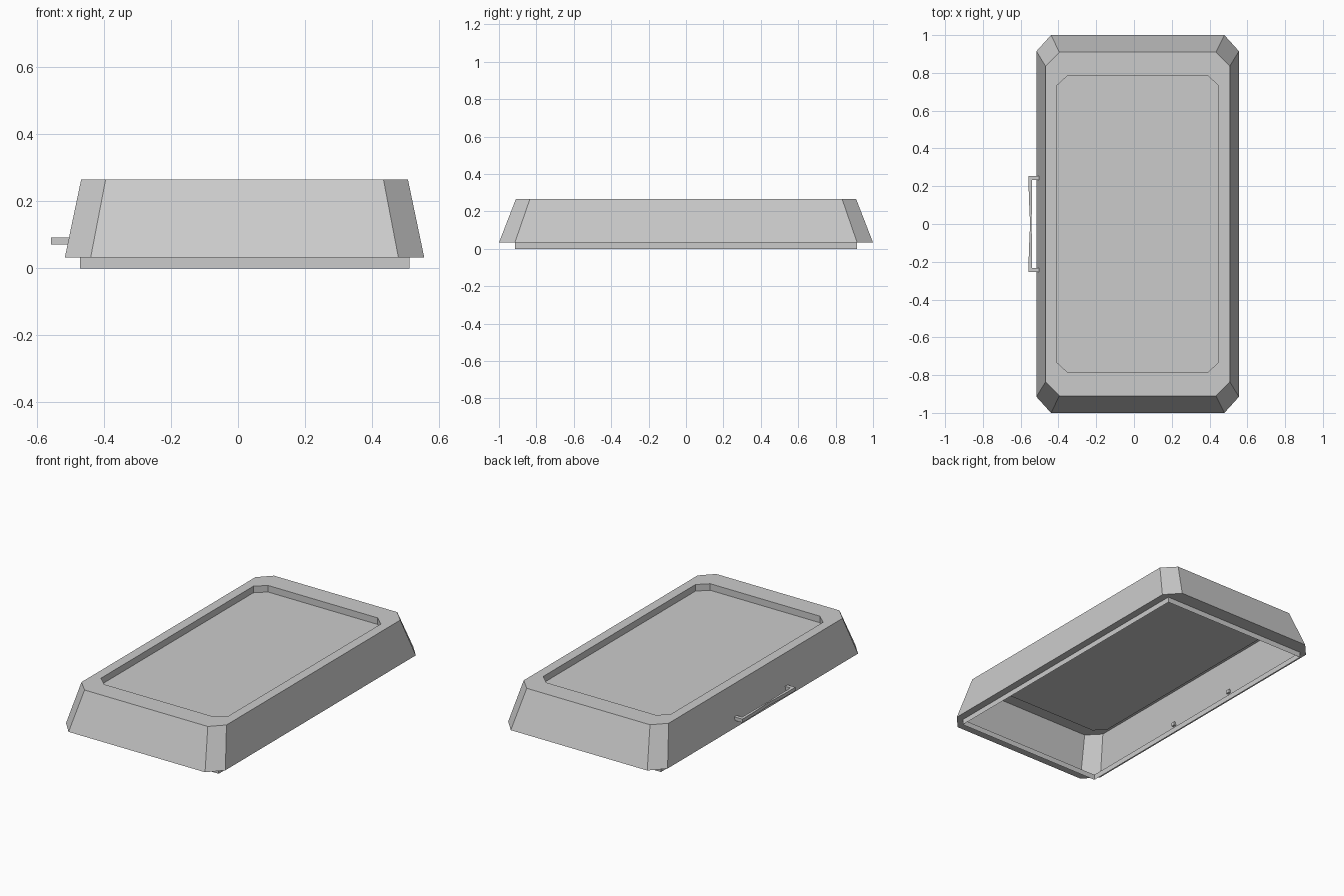
import bpy, bmesh

if "Cube" in bpy.data.objects:
    bpy.data.objects.remove(bpy.data.objects["Cube"])

CX = 0.0195  # body centre; the handle sticks out on -x


def octagon(hx, hy, cx, cy, z):
    """Rectangle with cut corners, counter-clockwise."""
    return [(CX + x, y, z) for x, y in (
        (hx, -hy + cy), (hx, hy - cy), (hx - cx, hy), (-hx + cx, hy),
        (-hx, hy - cy), (-hx, -hy + cy), (-hx + cx, -hy), (hx - cx, -hy))]


def make(name, build):
    bm = bmesh.new()
    build(bm)
    mesh = bpy.data.meshes.new(name)
    bm.to_mesh(mesh)
    bm.free()
    obj = bpy.data.objects.new(name, mesh)
    bpy.context.collection.objects.link(obj)
    return obj


def bridge(bm, a, b):
    n = len(a)
    for i in range(n):
        j = (i + 1) % n
        corners = []
        for v in (a[i], a[j], b[j], b[i]):
            if v not in corners:
                corners.append(v)
        bm.faces.new(corners)


# Thin sheet: skirt, underside flange, tapered walls, top rim, sunken panel
def build_shell(bm):
    hx, hy = 0.4915, 0.915
    corners = [(hx, -hy), (hx, hy), (-hx, hy), (-hx, -hy)]

    def rect(z):
        return [bm.verts.new((CX + x, y, z)) for x, y in corners]

    low, high = rect(0.0), rect(0.033)
    bridge(bm, low, high)
    # each rectangle corner meets two octagon corners
    high8 = [high[i] for i in (0, 1, 1, 2, 2, 3, 3, 0)]
    loops = [[bm.verts.new(p) for p in octagon(*o)] for o in (
        (0.536, 1.0, 0.077, 0.085, 0.033),
        (0.4875, 0.91, 0.073, 0.075, 0.265),
        (0.429, 0.787, 0.06, 0.055, 0.265),
        (0.429, 0.787, 0.06, 0.055, 0.225))]
    bridge(bm, high8, loops[0])
    for a, b in zip(loops, loops[1:]):
        bridge(bm, a, b)
    bm.faces.new(loops[-1])


make("tray_shell", build_shell)


# Pull handle: flat outline with a slim waist, extruded upward
def build_handle(bm):
    half = [(-0.495, 0.255), (-0.558, 0.255), (-0.557, 0.15), (-0.550, 0.0)]
    inner = [(-0.542, 0.0), (-0.540, 0.15), (-0.540, 0.232), (-0.495, 0.232)]
    for s in (1, -1):
        strips = list(zip(half, half[1:])), list(zip(inner, inner[1:]))
        leg = [(-0.495, 0.255), (-0.558, 0.255), (-0.540, 0.232), (-0.495, 0.232)]
        bar1 = [half[1], half[2], inner[1], inner[2]]
        bar2 = [half[2], half[3], inner[0], inner[1]]
        for quad in (leg, bar1, bar2):
            bm.faces.new([bm.verts.new((x, s * y, 0.071)) for x, y in quad])
    bmesh.ops.remove_doubles(bm, verts=bm.verts, dist=1e-5)
    geom = bmesh.ops.extrude_face_region(bm, geom=bm.faces[:], use_keep_orig=True)["geom"]
    for v in geom:
        if isinstance(v, bmesh.types.BMVert):
            v.co.z = 0.092
    bmesh.ops.recalc_face_normals(bm, faces=bm.faces)


make("pull_handle", build_handle)
